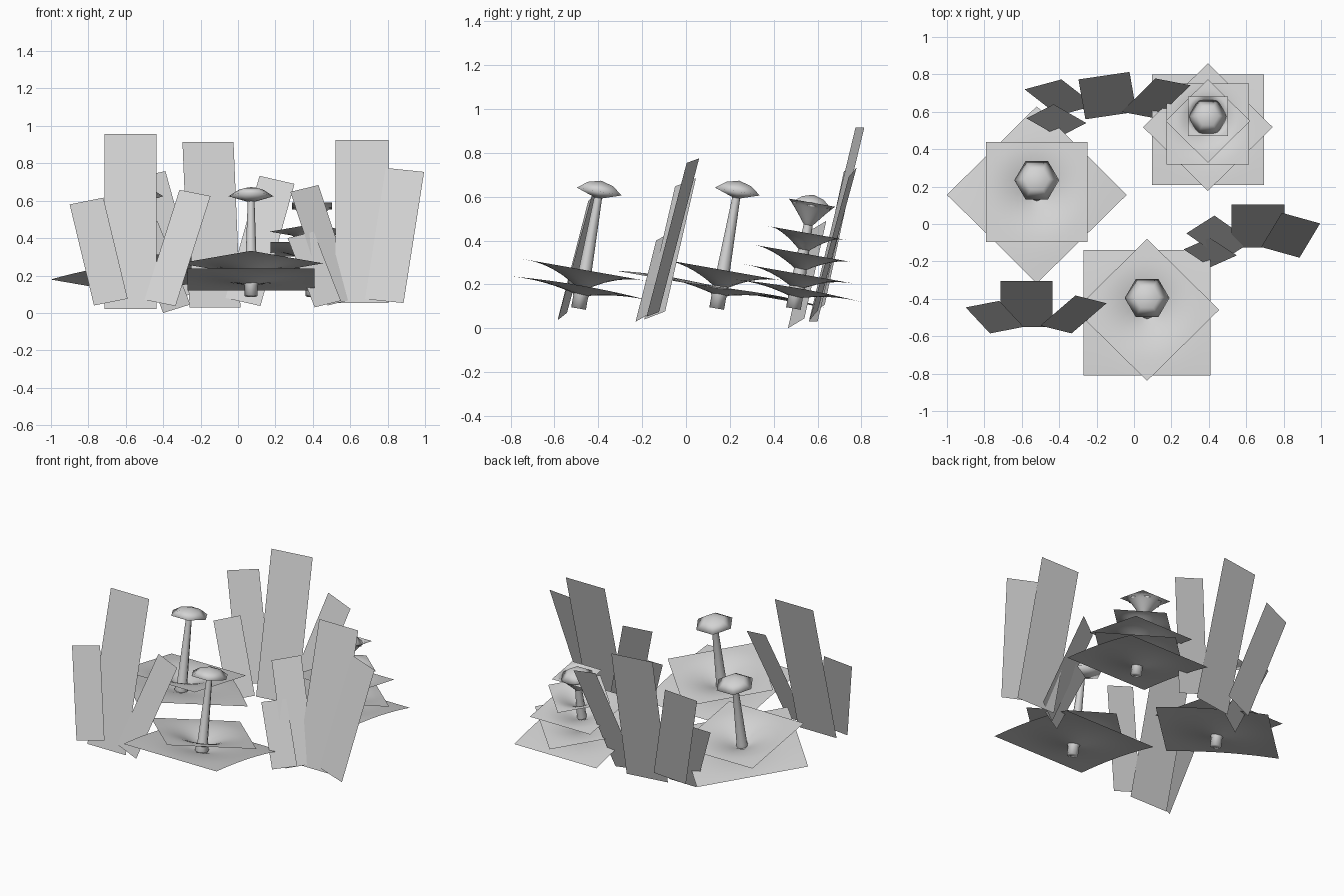
import bpy, bmesh, math
from mathutils import Matrix, Vector

if "Cube" in bpy.data.objects:
    bpy.data.objects.remove(bpy.data.objects["Cube"])

grey = bpy.data.materials.new("pale_grey")
grey.diffuse_color = (0.65, 0.65, 0.65, 1)
grey.use_nodes = True
grey.node_tree.nodes["Principled BSDF"].inputs["Base Color"].default_value = grey.diffuse_color
TILT = Matrix.Rotation(math.radians(-10), 4, 'X')


def finish(name, bm, matrix=Matrix(), smooth=False):
    mesh = bpy.data.meshes.new(name)
    bm.to_mesh(mesh)
    bm.free()
    ob = bpy.data.objects.new(name, mesh)
    bpy.context.collection.objects.link(ob)
    mesh.transform(matrix)
    mesh.materials.append(grey)
    for p in mesh.polygons:
        p.use_smooth = smooth
    return ob


def lathe(name, profile, sides, matrix):
    """Revolve (radius, height) pairs, closing points on the axis."""
    bm = bmesh.new()
    rings = []
    for r, h in profile:
        n = sides if r > 0 else 1
        rings.append([bm.verts.new((r * math.cos(i * math.tau / sides),
                                    r * math.sin(i * math.tau / sides), h)) for i in range(n)])
    for a, b in zip(rings, rings[1:]):
        for i in range(sides):
            j = (i + 1) % sides
            quad = [a[i % len(a)], a[j % len(a)], b[j % len(b)], b[i % len(b)]]
            bm.faces.new(list(dict.fromkeys(quad)))
    bmesh.ops.recalc_face_normals(bm, faces=bm.faces)
    finish(name, bm, matrix, True)


def petal(name, side, height, yaw, depth, matrix, power=2.0, bulge=0.0):
    """Square sheet whose middle is drawn down around the stem."""
    bm = bmesh.new()
    h = side / 2
    bmesh.ops.create_grid(bm, x_segments=16, y_segments=16, size=h)
    for v in bm.verts:
        r = v.co.xy.length / h
        v.co.z = bulge * (1 - (v.co.y / h) ** 2) - depth * max(0, 1 - r) ** power
    finish(name, bm, matrix @ Matrix.Translation((0, 0, height))
           @ Matrix.Rotation(math.radians(yaw), 4, 'Z'), True)


def flower(name, base, yaw, layers, tip, cap_r):
    m = Matrix.Translation(base) @ TILT
    # tapered stem with a small swelling under the petals
    lathe(name + "_stem", [(0, 0), (0.034, 0), (0.034, 0.055), (0.043, 0.075),
                           (0.032, 0.12), (0.018, tip - 0.07)], 8, m)
    # six sided domed cap
    lathe(name + "_cap", [(0, tip - 0.085), (cap_r, tip - 0.05),
                          (cap_r * 0.55, tip - 0.015), (0, tip)], 6, m)
    # each sheet is turned 45 degrees from the one below
    for i, (side, height, depth, power, bulge) in enumerate(layers):
        petal(f"{name}_petal_{i + 1}", side, height, yaw + 45 * (i % 2), depth, m, power, bulge)


pair = [(0.68, 0.09, 0.05, 2, 0.015), (0.545, 0.178, 0.10, 2, 0)]
stack = [(0.60, 0.083, 0.05, 2, 0.012), (0.49, 0.16, 0.08, 2, 0),
         (0.44, 0.255, 0.09, 1.7, 0), (0.32, 0.35, 0.10, 1.5, 0),
         (0.215, 0.49, 0.13, 1.1, 0)]
flower("front_flower", (0.07, -0.49, 0.09), 0, pair, 0.592, 0.12)
flower("left_flower", (-0.52, 0.14, 0.09), 45, pair, 0.592, 0.12)
flower("stacked_flower", (0.395, 0.49, 0.09), 0, stack, 0.527, 0.105)


def leaf(name, low_left, low_right, top_left):
    """Thin rectangular blade from three of its corners."""
    a, b, d = Vector(low_left), Vector(low_right), Vector(top_left)
    bm = bmesh.new()
    bm.faces.new([bm.verts.new(p) for p in (a, b, b + d - a, d)])
    finish(name, bm)


# left cluster of leaves
leaf("left_leaf_outer", (-0.77, -0.585, 0.04), (-0.59, -0.55, 0.076), (-0.90, -0.446, 0.58))
leaf("left_leaf_tall", (-0.715, -0.55, 0.02), (-0.435, -0.55, 0.02), (-0.715, -0.305, 0.957))
leaf("left_leaf_inner", (-0.50, -0.543, 0.07), (-0.334, -0.585, 0.037), (-0.313, -0.382, 0.658))

# right cluster of leaves
leaf("right_leaf_tall", (0.521, -0.125, 0.053), (0.805, -0.125, 0.053), (0.521, 0.104, 0.925))
leaf("right_leaf_outer", (0.68, -0.123, 0.074), (0.885, -0.18, 0.053), (0.79, 0.06, 0.775))
leaf("right_leaf_inner", (0.48, -0.19, 0.04), (0.63, -0.095, 0.077), (0.28, -0.05, 0.647))
leaf("right_leaf_small", (0.41, -0.23, 0.03), (0.55, -0.168, 0.065), (0.265, -0.136, 0.40))

# back cluster of leaves
leaf("back_leaf_tall", (-0.26, 0.56, 0.03), (0.013, 0.60, 0.03), (-0.297, 0.773, 0.915))
leaf("back_leaf_right", (-0.067, 0.60, 0.08), (0.12, 0.564, 0.037), (0.115, 0.778, 0.733))
leaf("back_leaf_left", (-0.405, 0.58, 0.065), (-0.208, 0.633, 0.108), (-0.585, 0.72, 0.715))
leaf("back_leaf_small", (-0.40, 0.465, 0.0), (-0.255, 0.54, 0.045), (-0.575, 0.565, 0.445))
